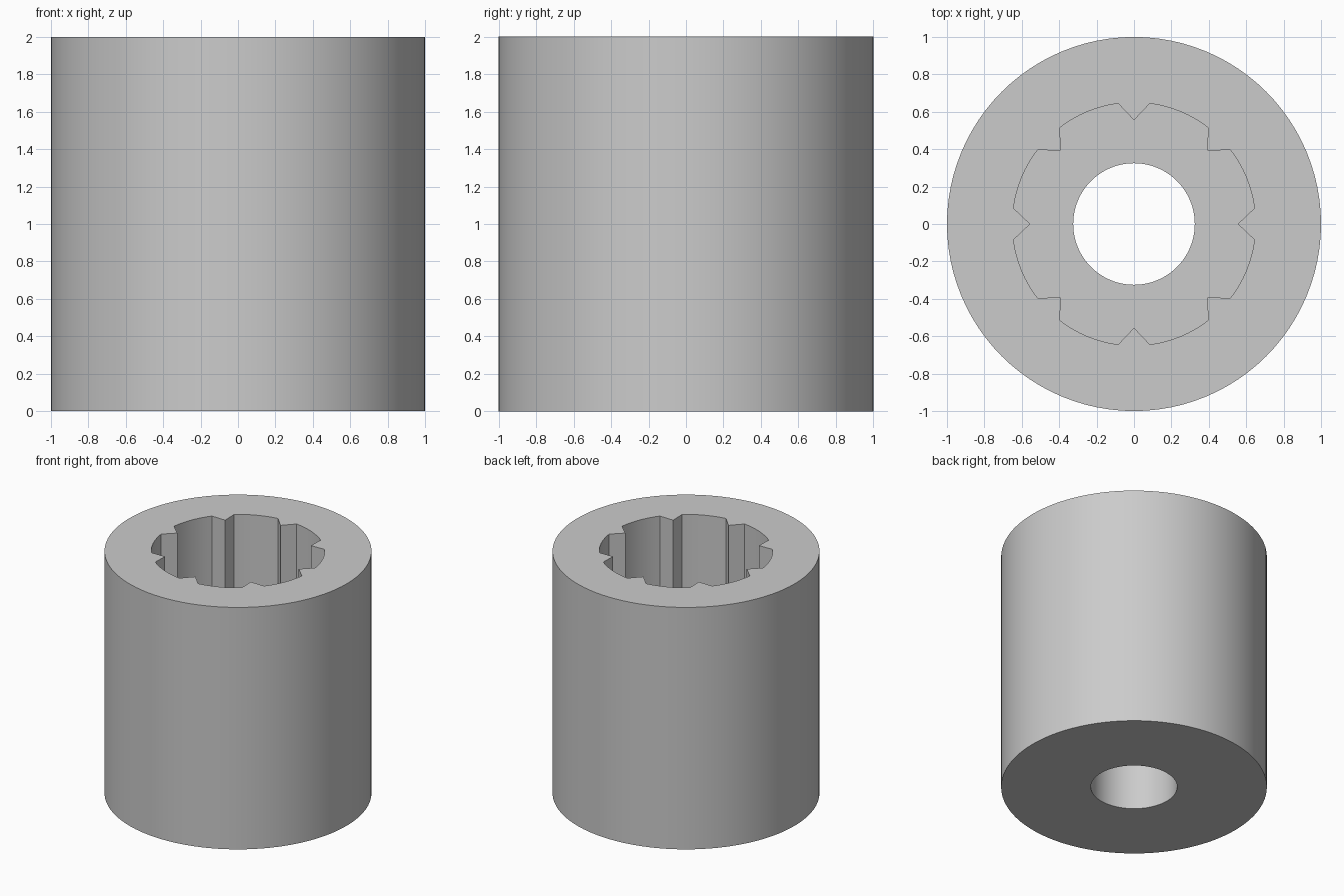
import bpy
import bmesh
from math import pi
from mathutils import Vector, Matrix

cube = bpy.data.objects.get("Cube")
if cube:
    bpy.data.objects.remove(cube, do_unlink=True)

TEETH = 8
STEPS = 12                    # segments per tooth pitch
SEGMENTS = TEETH * STEPS
OUTER, BORE = 1.0, 0.325
ROOT, TIP = 0.65, 0.555       # splined socket radii
HEIGHT, FLOOR = 2.0, 1.0


def polar(radius, step):
    turn = Matrix.Rotation(2 * pi * step / SEGMENTS, 3, "Z")
    return turn @ Vector((radius, 0, 0))


def circle(radius):
    return [polar(radius, i) for i in range(SEGMENTS)]


def splined_outline():
    # V-shaped teeth pointing inwards, joined by arcs
    points = []
    for i in range(SEGMENTS):
        k = i % STEPS
        base = i - k
        if k == 0:
            points.append(polar(TIP, i))
        elif k == 1:
            points.append(polar(TIP, base).lerp(polar(ROOT, base + 2), 0.5))
        elif k == STEPS - 1:
            points.append(polar(TIP, i + 1).lerp(polar(ROOT, i - 1), 0.5))
        else:
            points.append(polar(ROOT, i))
    return points


# Body: a closed loop of rings around the wall, socket and through bore
spline = splined_outline()
levels = [
    (circle(OUTER), 0), (circle(OUTER), HEIGHT),
    (spline, HEIGHT), (spline, FLOOR),
    (circle(BORE), FLOOR), (circle(BORE), 0),
]
bm = bmesh.new()
rings = [[bm.verts.new((p.x, p.y, z)) for p in outline] for outline, z in levels]
for a, b in zip(rings, rings[1:] + rings[:1]):
    for i in range(SEGMENTS):
        j = (i + 1) % SEGMENTS
        bm.faces.new((a[i], a[j], b[j], b[i]))
bmesh.ops.recalc_face_normals(bm, faces=bm.faces)

mesh = bpy.data.meshes.new("splined_socket")
bm.to_mesh(mesh)
bm.free()
socket = bpy.data.objects.new("splined_socket", mesh)
bpy.context.collection.objects.link(socket)

# Plain grey metal
grey = bpy.data.materials.new("light_grey")
grey.use_nodes = True
colour = (0.6, 0.6, 0.6, 1)
grey.diffuse_color = colour
grey.node_tree.nodes["Principled BSDF"].inputs["Base Color"].default_value = colour
mesh.materials.append(grey)

# Smooth round walls, sharp rims and teeth
bpy.ops.object.select_all(action="DESELECT")
socket.select_set(True)
bpy.context.view_layer.objects.active = socket
bpy.ops.object.shade_smooth_by_angle(angle=pi / 6)
